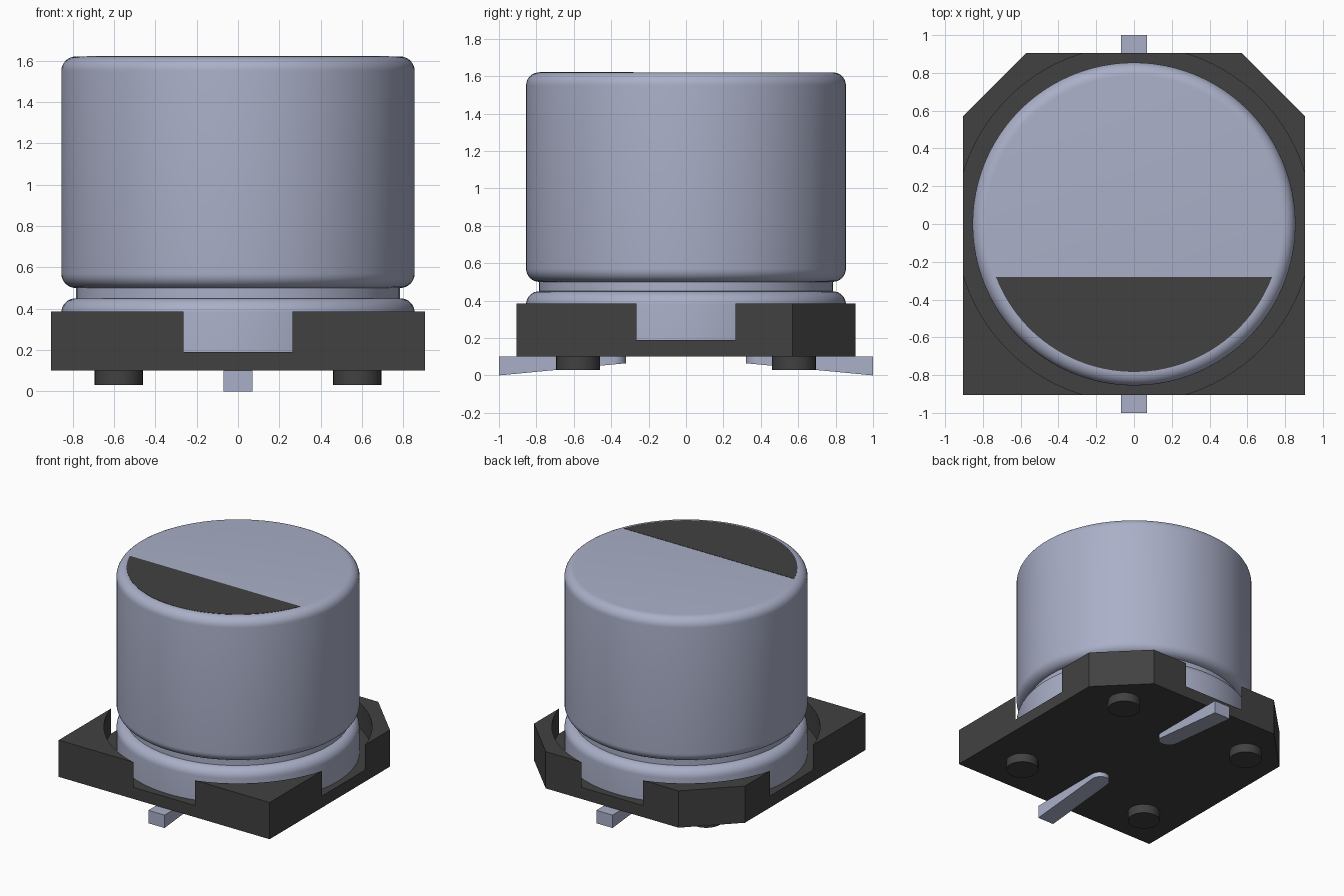
import bpy, bmesh, math

cube = bpy.data.objects.get("Cube")
if cube:
    bpy.data.objects.remove(cube, do_unlink=True)


def material(name, rgb):
    m = bpy.data.materials.new(name)
    m.use_nodes = True
    m.diffuse_color = (*rgb, 1)
    m.node_tree.nodes["Principled BSDF"].inputs["Base Color"].default_value = (*rgb, 1)
    return m


metal = material("brushed aluminium", (0.40, 0.43, 0.575))
black = material("black plastic", (0.053, 0.053, 0.053))


def finish(name, bm, mat, smooth=True):
    bmesh.ops.recalc_face_normals(bm, faces=bm.faces)
    me = bpy.data.meshes.new(name)
    bm.to_mesh(me)
    bm.free()
    me.materials.append(mat)
    ob = bpy.data.objects.new(name, me)
    bpy.context.collection.objects.link(ob)
    bpy.ops.object.select_all(action='DESELECT')
    ob.select_set(True)
    bpy.context.view_layer.objects.active = ob
    if smooth:
        bpy.ops.object.shade_smooth_by_angle(angle=math.radians(35))
    return ob


def prism(name, outline, z0, z1, mat, smooth=True):
    """Extrude an xy outline from z0 up to z1."""
    bm = bmesh.new()
    face = bm.faces.new([bm.verts.new((x, y, z0)) for x, y in outline])
    ext = bmesh.ops.extrude_face_region(bm, geom=[face])
    for v in ext["geom"]:
        if isinstance(v, bmesh.types.BMVert):
            v.co.z = z1
    return finish(name, bm, mat, smooth)


def arc(cx, cy, r, a0, a1, n):
    """Points along an arc, angles in degrees."""
    return [(cx + r * math.cos(math.radians(a0 + (a1 - a0) * i / n)),
             cy + r * math.sin(math.radians(a0 + (a1 - a0) * i / n))) for i in range(n + 1)]


def lathe(name, profile, mat, steps=96):
    """Spin an (r, z) profile around the z axis."""
    bm = bmesh.new()
    vs = [bm.verts.new((r, 0, z)) for r, z in profile]
    edges = [bm.edges.new(p) for p in zip(vs, vs[1:])]
    bmesh.ops.spin(bm, geom=vs + edges, cent=(0, 0, 0), axis=(0, 0, 1),
                   angle=math.tau, steps=steps, use_duplicate=False)
    bmesh.ops.remove_doubles(bm, verts=bm.verts, dist=1e-5)
    return finish(name, bm, mat)


# Can: lower bead, crimped groove, tall rounded body
R, F = 0.855, 0.07
TOP = 1.62
profile = [(0, 0.185), (R, 0.185)]
profile += arc(R - F, 0.45 - F, F, 0, 90, 8)
profile += arc(R - F, 0.50 + F, F, -90, 0, 8)
profile += arc(R - F, TOP - F, F, 0, 90, 8)
profile += [(0, TOP)]
lathe("can", profile, metal)

# Polarity mark: thin circular segment on the can top
mr, my = 0.783, -0.28
a = math.degrees(math.asin(my / mr))
prism("polarity_mark", arc(0, 0, mr, -180 - a, a, 48), TOP - 0.002, TOP + 0.002, black, False)

# Base: square plate with two chamfered back corners
H, C = 0.905, 0.57
base = prism("base", [(-H, -H), (H, -H), (H, C), (C, H), (-C, H), (-H, C)],
             0.10, 0.385, black, False)

# Round pocket, slightly wider than the base, which opens a slot in each side
cutter = prism("pocket_cutter", arc(0, 0, 0.943, 0, 360, 96)[:-1], 0.19, 0.6, black, False)
cutter.hide_render = True
bpy.context.view_layer.objects.active = base
mod = base.modifiers.new("pocket", 'BOOLEAN')
mod.operation = 'DIFFERENCE'
mod.solver = 'EXACT'
mod.object = cutter
bpy.ops.object.modifier_apply(modifier=mod.name)
bpy.data.objects.remove(cutter, do_unlink=True)
bpy.ops.object.select_all(action='DESELECT')
base.select_set(True)
bpy.ops.object.shade_smooth_by_angle(angle=math.radians(20))

# Standoff feet under the four corners
for sx, side in ((1, "left"), (-1, "right")):
    for sy, end in ((-1, "front"), (1, "back")):
        prism(f"foot_{end}_{side}", arc(sx * 0.577, sy * 0.577, 0.117, 0, 360, 32)[:-1],
              0.03, 0.105, black)

# Leads: round inner end, underside sloping down towards the outer tip
W = 0.07
for s, end in ((-1, "front"), (1, "back")):
    outline = [(W, s), (-W, s)] + [(x, s * y) for x, y in arc(0, 0.32 + W, W, 180, 360, 16)]
    lead = prism(f"lead_{end}", outline, 0.0, 0.10, metal)
    for v in lead.data.vertices:
        if v.co.z < 0.05:
            v.co.z = 0.065 * (1 - abs(v.co.y)) / 0.68
